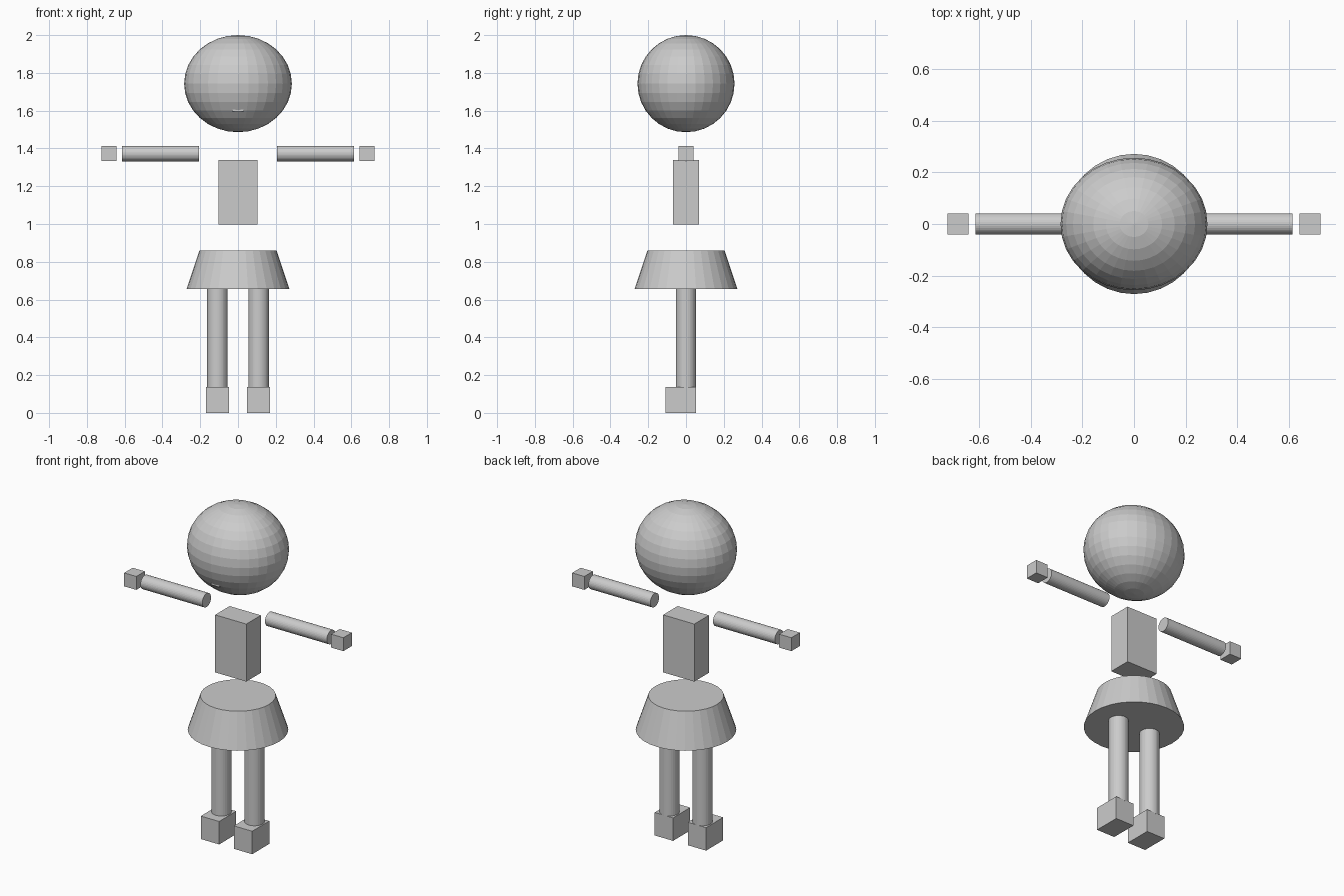
import bpy
import math

if "Cube" in bpy.data.objects:
    bpy.data.objects.remove(bpy.data.objects["Cube"], do_unlink=True)

# One plain grey for the whole figure
grey = bpy.data.materials.new("light_grey")
grey.use_nodes = True
color = (0.6, 0.6, 0.6, 1)
grey.diffuse_color = color
grey.node_tree.nodes["Principled BSDF"].inputs["Base Color"].default_value = color


def finish(name):
    obj = bpy.context.object
    obj.name = name
    obj.data.materials.append(grey)
    return obj


def box(name, center, size):
    bpy.ops.mesh.primitive_cube_add(size=1, location=center)
    obj = finish(name)
    obj.scale = size
    return obj


def cylinder(name, center, radius, length, rotation=(0, 0, 0)):
    bpy.ops.mesh.primitive_cylinder_add(vertices=32, radius=radius, depth=length,
                                        location=center, rotation=rotation)
    return finish(name)


# Head: a faceted ball, slightly wider than deep
bpy.ops.mesh.primitive_uv_sphere_add(segments=32, ring_count=16, radius=0.257,
                                     location=(0, 0, 1.743))
finish("head").scale = (1.11, 1, 1)

# Mouth: a thin bar just proud of the face
box("mouth", (0, -0.2, 1.6), (0.057, 0.03, 0.01))

# Torso block
box("torso", (0, 0, 1.168), (0.206, 0.137, 0.343))

# Flared skirt, closed above and below
bpy.ops.mesh.primitive_cone_add(vertices=32, radius1=0.272, radius2=0.204,
                                depth=0.204, location=(0, 0, 0.759))
finish("skirt")

# Limbs on both sides
for side, s in (("left", 1), ("right", -1)):
    cylinder(side + "_arm", (s * 0.411, 0, 1.373), 0.041, 0.408, (0, math.pi / 2, 0))
    box(side + "_hand", (s * 0.683, 0, 1.373), (0.08, 0.08, 0.08))
    cylinder(side + "_leg", (s * 0.109, 0, 0.405), 0.054, 0.545)
    box(side + "_foot", (s * 0.109, -0.028, 0.0685), (0.121, 0.161, 0.137))
